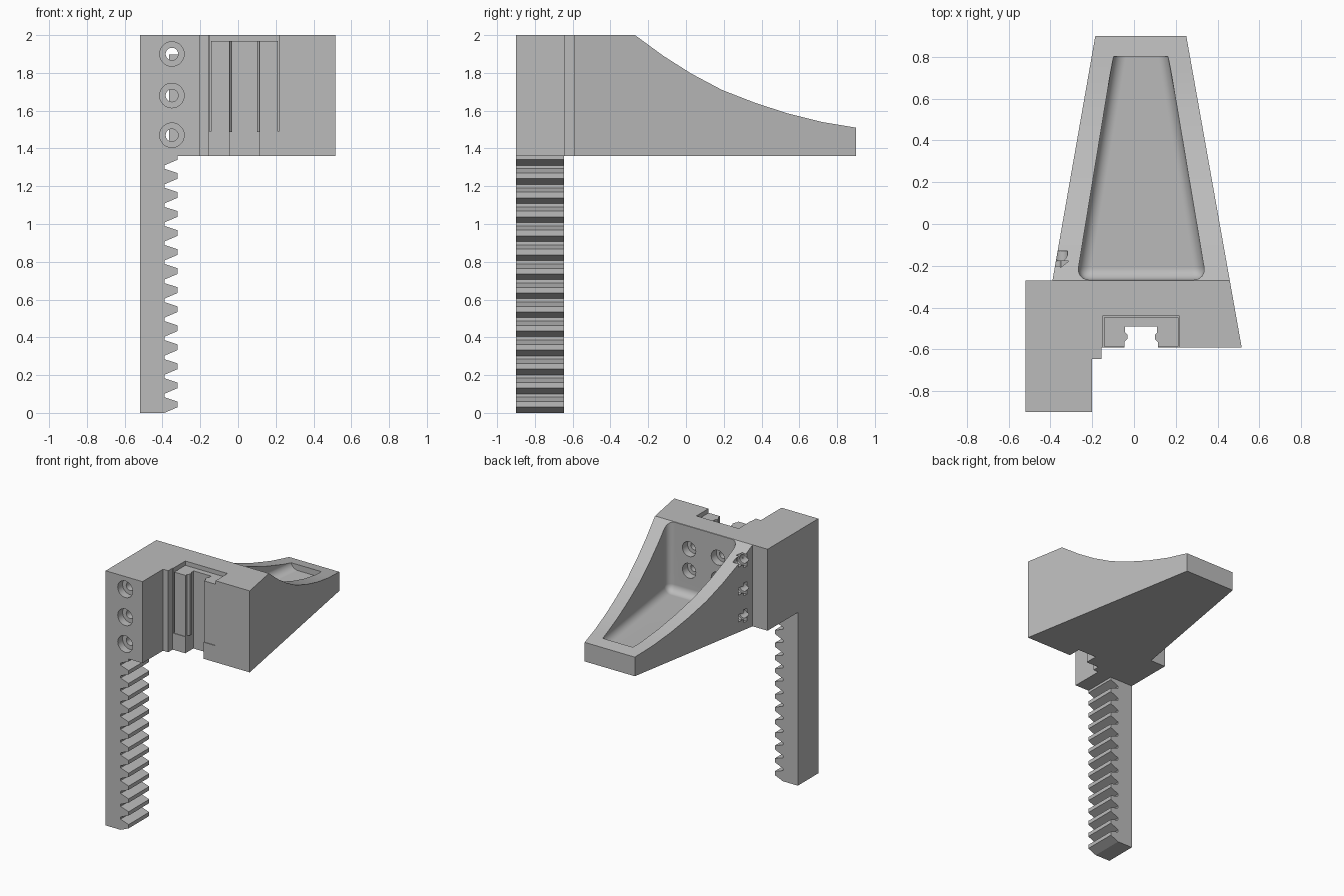
import bpy, bmesh, math
from mathutils import Matrix, Vector

if "Cube" in bpy.data.objects:
    bpy.data.objects.remove(bpy.data.objects["Cube"], do_unlink=True)

grey = bpy.data.materials.new("plain_grey")
grey.use_nodes = True
grey.diffuse_color = (0.5, 0.5, 0.5, 1)
grey.node_tree.nodes["Principled BSDF"].inputs["Base Color"].default_value = (0.5, 0.5, 0.5, 1)


def add_object(name, bm):
    bmesh.ops.recalc_face_normals(bm, faces=bm.faces[:])
    mesh = bpy.data.meshes.new(name)
    bm.to_mesh(mesh)
    bm.free()
    mesh.materials.append(grey)
    obj = bpy.data.objects.new(name, mesh)
    bpy.context.collection.objects.link(obj)
    return obj


def prism(name, points, direction):
    """Extrude a closed outline of 3D points along a vector."""
    bm = bmesh.new()
    face = bm.faces.new([bm.verts.new(p) for p in points])
    moved = bmesh.ops.extrude_face_region(bm, geom=[face])["geom"]
    verts = [g for g in moved if isinstance(g, bmesh.types.BMVert)]
    bmesh.ops.translate(bm, verts=verts, vec=Vector(direction))
    return add_object(name, bm)


def box(name, x0, x1, y0, y1, z0, z1):
    outline = [(x0, y0, z0), (x1, y0, z0), (x1, y1, z0), (x0, y1, z0)]
    return prism(name, outline, (0, 0, z1 - z0))


def rod(name, x, z, radius, y0, y1, sides=32):
    """Cylinder along y; six sides gives a hexagon with points up and down."""
    bm = bmesh.new()
    place = Matrix.Translation((x, (y0 + y1) / 2, z)) @ Matrix.Rotation(math.pi / 2, 4, "X")
    bmesh.ops.create_cone(bm, cap_ends=True, segments=sides, radius1=radius,
                          radius2=radius, depth=y1 - y0, matrix=place)
    return add_object(name, bm)


def cut(target, cutter):
    mod = target.modifiers.new("cut", "BOOLEAN")
    mod.operation = "DIFFERENCE"
    mod.solver = "EXACT"
    mod.object = cutter
    bpy.context.view_layer.update()
    graph = bpy.context.evaluated_depsgraph_get()
    mesh = bpy.data.meshes.new_from_object(target.evaluated_get(graph))
    target.modifiers.clear()
    target.data = mesh
    bpy.data.objects.remove(cutter, do_unlink=True)


# Bracket: clamp block with a tapered finger behind it
BASE, TOP = 1.36, 2.0
footprint = [(-0.52, -0.9), (-0.2, -0.9), (-0.2, -0.645), (-0.155, -0.645),
             (-0.155, -0.59), (0.515, -0.59), (0.25, 0.9), (-0.185, 0.9),
             (-0.39, -0.27), (-0.52, -0.27)]
bracket = prism("bracket", [(x, y, BASE) for x, y in footprint], (0, 0, TOP - BASE))

# Concave sweep along the top of the finger
sweep = [(-0.27, 2), (-0.12, 1.89), (0.03, 1.795), (0.19, 1.71), (0.37, 1.64),
         (0.54, 1.585), (0.72, 1.54), (0.9, 1.51), (1.1, 1.48), (1.1, 2.3), (-0.27, 2.3)]
cut(bracket, prism("sweep_cutter", [(-1, y, z) for y, z in sweep], (2, 0, 0)))

# Scooped pocket with rounded front corners and floor
bm = bmesh.new()
plan = [(-0.275, -0.267, 1.45), (0.345, -0.267, 1.45), (0.165, 0.8, 1.48), (-0.1, 0.8, 1.48)]
low = [bm.verts.new(p) for p in plan]
high = [bm.verts.new((x, y, 2.2)) for x, y, z in plan]
bm.faces.new(low)
bm.faces.new(high)
for i in range(4):
    j = (i + 1) % 4
    bm.faces.new((low[i], low[j], high[j], high[i]))
bmesh.ops.recalc_face_normals(bm, faces=bm.faces[:])
rounded = [bm.edges.get((low[a], low[b])) for a, b in ((0, 1), (1, 2), (3, 0))]
rounded += [bm.edges.get((low[i], high[i])) for i in (0, 1)]
bmesh.ops.bevel(bm, geom=rounded, offset=0.06, offset_type="OFFSET", segments=6,
                profile=0.5, affect="EDGES")
cut(bracket, add_object("pocket_cutter", bm))

# Guide recess, open at the front and top, with a slot through its floor
cut(bracket, box("recess_cutter", -0.15, 0.217, -0.7, -0.44, 1.49, 2.1))
cut(bracket, box("slot_cutter", -0.045, 0.115, -0.71, -0.49, 1.3, 1.6))

# Clamp screws: counterbore, shaft and side-loaded nut trap
for z in (1.9, 1.68, 1.47):
    x = -0.35
    cut(bracket, rod("bore_cutter", x, z, 0.065, -1, -0.84))
    cut(bracket, rod("shaft_cutter", x, z, 0.033, -0.95, -0.13))
    cut(bracket, rod("nut_cutter", x, z, 0.054, -0.213, -0.178, 6))
    cut(bracket, box("nut_entry_cutter", -0.5, x, -0.212, -0.179, z - 0.05, z + 0.05))

# Guide screws through the pocket wall
for x in (-0.09, 0.16):
    for z in (1.82, 1.65):
        cut(bracket, rod("guide_bore_cutter", x, z, 0.058, -0.33, -0.2))
        cut(bracket, rod("guide_shaft_cutter", x, z, 0.03, -0.5, -0.25))

# Guide insert: channel with a waist, mirrored about its middle
MID = 0.034
half = [(0.08, -0.585), (0.08, -0.565), (0.066, -0.55), (0.066, -0.53),
        (0.076, -0.52), (0.076, -0.49)]
right = [(0.178, -0.447), (0.178, -0.585)] + half
outline = right + [(-x, y) for x, y in reversed(right)]
guide = prism("guide_insert", [(MID + x, y, 1.488) for x, y in outline], (0, 0, 0.482))

# Toothed arm hanging below the block
PITCH, ROOT, TIP = 0.1008, -0.39, -0.32
profile = [(-0.52, 0)]
for i in range(13):
    z = i * PITCH
    profile += [(ROOT, z), (TIP, z + 0.03), (TIP, z + 0.06), (ROOT, z + 0.083)]
profile += [(ROOT, 13 * PITCH), (TIP, 13 * PITCH + 0.03), (TIP, BASE), (-0.52, BASE)]
arm = prism("toothed_arm", [(x, -0.9, z) for x, z in profile], (0, 0.255, 0))

# Smooth the rounded surfaces while keeping the flats crisp
bpy.ops.object.select_all(action="DESELECT")
bracket.select_set(True)
bpy.context.view_layer.objects.active = bracket
bpy.ops.object.shade_smooth_by_angle(angle=math.radians(25))
weighted = bracket.modifiers.new("even_normals", "WEIGHTED_NORMAL")
weighted.keep_sharp = True
